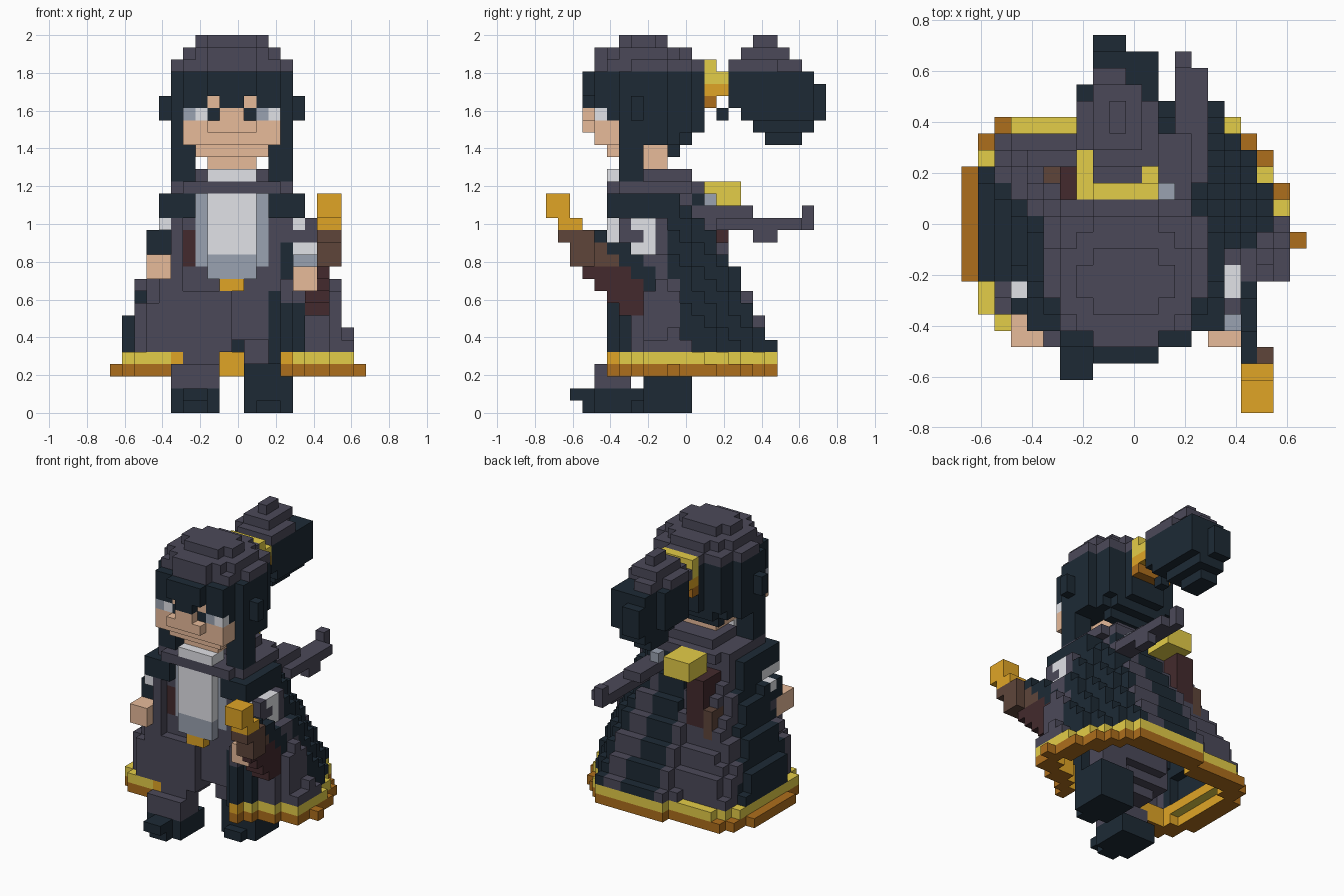
import bpy, bmesh, math
from mathutils import Vector

if "Cube" in bpy.data.objects:
    bpy.data.objects.remove(bpy.data.objects["Cube"], do_unlink=True)

UNIT = 2 / 31                     # edge of one block
PALETTE = {"slate": "4b4959", "midnight": "1d2a35", "yellow": "e4cd48", "bronze": "ae6e1c",
           "amber": "e0a526", "skin": "eabd9c", "white": "e4e5ea", "steel": "9aa2b1",
           "leather": "5e453a", "maroon": "432a2d"}


def linear(text):
    vals = [int(text[n:n + 2], 16) / 255 for n in (0, 2, 4)]
    return [((v + 0.055) / 1.055) ** 2.4 if v > 0.04 else v / 12.92 for v in vals] + [1]


MATS = {}
for name, text in PALETTE.items():
    mat = bpy.data.materials.new(name)
    mat.use_nodes = True
    mat.diffuse_color = linear(text)
    mat.node_tree.nodes["Principled BSDF"].inputs["Base Color"].default_value = linear(text)
    MATS[name] = mat

grid = {}                         # block position -> (part, colour)


def span(r):
    return range(r[0], r[1] + 1) if isinstance(r, tuple) else range(r, r + 1)


def box(part, colour, x, y, z):
    for i in span(x):
        for j in span(y):
            for k in span(z):
                grid[i, j, k] = (part, colour)


def pair(part, colour, x, y, z):
    """A box and its mirror image across the head."""
    lo, hi = span(x)[0], span(x)[-1]
    box(part, colour, x, y, z)
    box(part, colour, (19 - hi, 19 - lo), y, z)


def disc(part, colour, x, y, z, power=2):
    cx, cy = sum(x) / 2, sum(y) / 2
    rx, ry = (x[1] - x[0] + 1) / 2, (y[1] - y[0] + 1) / 2
    for i in span(x):
        for j in span(y):
            if abs((i - cx) / rx) ** power + abs((j - cy) / ry) ** power <= 1:
                box(part, colour, i, j, z)


# Cloak: a flared shell that narrows towards the shoulders
HEM = [(0, 8), (0, 15), (0.9, 15), (0.9, 16), (1.2, 16), (1.2, 17), (2.1, 17), (2.1, 17.85),
       (7, 17.85), (8, 19), (16, 19), (20, 13.5), (20.45, 12.2), (20.45, 11.2), (21.05, 10.5),
       (20.45, 9.8), (20.45, 9), (20, 8), (17, 7), (15, 5), (1.9, 5), (1.9, 6), (0.9, 6),
       (0.9, 8)]


def to_hem(i, j, k):
    """Block centre projected down along the flare to the hem outline."""
    t = max(0, (k - 4) / 13)
    sx = 1 if k < 4 else 0.94 - 0.4 * t ** 1.2
    return (i + 0.5 - 10.5) / sx + 10.5, (j + 0.5 - 5) / (1 - 0.43 * t) + 5


def inside(i, j, k):
    px, py = to_hem(i, j, min(k, 17))
    hit = False
    for (ax, ay), (bx, by) in zip(HEM, HEM[1:] + HEM[:1]):
        if (ay > py) != (by > py) and px < ax + (py - ay) * (bx - ax) / (by - ay):
            hit = not hit
    return hit and k <= 17


def edge(i, j, k, reach):
    return not all(inside(i + a * reach, j + b * reach, k)
                   for a, b in ((1, 0), (-1, 0), (0, 1), (0, -1)))


def cloak_colour(i, j, k):
    if j < 7 and 13 < i < 16 and k < 9:
        return "midnight"
    if j < 8 and 1 < i < 14 and not inside(i, j - 1, k):
        return "slate"
    px, py = to_hem(i, j, k)
    angle = math.degrees(math.atan2(py - 9, px - 10.5)) % 360
    bands = ((18, "slate"), (62, "midnight"), (76, "slate"), (102, "midnight"),
             (145, "slate"), (207, "midnight"), (999, "slate"))
    return next(c for limit, c in bands if angle < limit)


for k in range(3, 18):
    for i in range(21):
        for j in range(23):
            if not inside(i, j, k) or (6 <= i <= 13 and j < 9):
                continue
            if k < 5:
                if edge(i, j, k, 2):
                    box("cloak_hem", "bronze" if k == 3 else "yellow", i, j, k)
            elif edge(i, j, k, 1) or not inside(i, j, k + 1):
                box("cloak", cloak_colour(i, j, k), i, j, k)
for i in (5, 14):
    box("cloak_hem", "amber", i, (5, 6), 4)

# Legs and boots, right one stepping forward
box("right_boot", "midnight", (5, 8), (4, 7), (0, 1))
box("right_boot", "midnight", (6, 7), 3, (0, 1))
box("right_boot", "midnight", (6, 7), 2, 1)
box("right_leg", "slate", (5, 8), (4, 6), (2, 3))
box("right_leg", "slate", (6, 8), (5, 8), (4, 5))
box("left_boot", "midnight", (11, 14), (8, 11), (0, 3))
box("left_boot", "midnight", (12, 13), 7, 0)
box("left_leg", "slate", (11, 13), (7, 10), (4, 6))
box("coat_skirt", "slate", (6, 12), (6, 10), (6, 10))
box("coat_skirt", "slate", (5, 9), (5, 9), (5, 9))
box("coat_skirt", "midnight", (13, 14), (6, 8), (4, 13))

# Torso, shirt and belt
box("torso", "slate", (6, 13), (6, 11), (10, 17))
box("strap", "maroon", 6, 6, (12, 14))
box("shirt", "steel", (7, 12), 6, (12, 17))
box("shirt", "steel", (8, 11), 5, (11, 12))
box("shirt", "white", (8, 11), 5, (13, 17))
box("buckle", "amber", (9, 10), 5, 10)
box("shoulders", "midnight", (4, 6), (5, 10), (16, 17))
box("shoulders", "midnight", (13, 15), (5, 10), (16, 17))
disc("collar", "slate", (5, 14), (5, 12), 18, 5)
box("collar", "slate", (7, 12), (8, 11), 19)
box("cravat", "white", (8, 11), (5, 6), 19)

# Arms
box("right_arm", "midnight", (3, 4), (6, 8), (13, 14))
box("right_arm", "slate", 5, (5, 8), (13, 15))
box("right_arm", "white", 4, (5, 7), 15)
box("right_arm", "white", 3, 7, 14)
box("right_hand", "skin", (3, 4), (4, 6), (11, 12))
box("left_arm", "slate", (14, 16), (6, 8), (14, 15))
box("left_arm", "white", (15, 16), (6, 8), 13)
box("left_arm", "white", 16, (7, 8), 15)
box("left_arm", "white", 16, 8, 14)
box("left_arm", "white", 15, 6, 15)
box("left_arm", "steel", (15, 16), (5, 7), 12)
box("left_hand", "skin", (15, 16), (4, 5), (10, 11))

# Sword at the left hip, running down and back
for step in range(7):
    k = 14 - step
    start, end = step + (step < 2), min(step + 3 - (step == 0), 8)
    if step < 3:
        box("scabbard", "leather", 17, (start, end), k)
        box("scabbard", "leather", 18, (start, 3), k)
    else:
        box("scabbard", "maroon", (17 - step // 5, 17), (start, end), k)
    if step < 5:
        box("scabbard_cover", "midnight", 17, (end + 1, end + 2), k)
box("sword_pommel", "amber", (17, 18), (0, 1), (16, 17))
box("sword_pommel", "amber", (17, 18), (1, 2), 15)

# Hair mass and crown
disc("hair", "midnight", (5, 14), (5, 11), 22)
disc("hair", "midnight", (5, 14), (4, 12), 23)
disc("hair", "midnight", (5, 14), (3, 12), (24, 27))
box("hair", "midnight", (7, 12), 10, 21)
pair("hair", "midnight", 5, (6, 7), (19, 23))
pair("hair", "midnight", 6, (6, 7), (19, 21))
pair("hair", "midnight", 4, 7, (24, 25))
disc("crown", "slate", (5, 14), (4, 12), 28)
disc("crown", "slate", (6, 13), (4, 11), 29, 2.5)
disc("crown", "slate", (7, 12), (6, 9), 30, 3)

# Face, with the eyes set one block behind the nose
for i in (8, 11):
    for k in (24, 25):
        del grid[i, 3, k]
box("neck", "skin", (8, 11), (7, 9), (20, 21))
box("face", "skin", (8, 11), 6, 20)
box("face", "skin", (7, 12), (5, 6), 21)
box("face", "skin", (6, 13), (4, 5), (22, 23))
box("face", "skin", (8, 11), 3, 23)
box("face", "skin", (9, 10), 3, 24)
pair("face", "skin", 8, 4, 25)
pair("eyes", "midnight", 8, 4, 24)
pair("eyes", "white", (6, 7), 4, 24)
box("eyes", "steel", 6, 4, 24)
box("eyes", "steel", 12, 4, 24)

# Ponytail and its band
box("hair_band", "bronze", (8, 11), 13, 25)
box("hair_band", "amber", (8, 11), (13, 14), 26)
box("hair_band", "yellow", (8, 11), (13, 14), 27)
box("hair_band", "yellow", (8, 11), 13, 28)
box("ponytail", "midnight", 9, 14, 24)
TAIL = ((22, 18, 20, 9), (23, 17, 21, 10), (24, 16, 22, 11), (25, 15, 22, 11),
        (26, 15, 22, 11), (27, 15, 21, 11))
for k, start, end, side in TAIL:
    box("ponytail", "midnight", (8, side), (start, min(end, 21)), k)
    box("ponytail", "midnight", (8, 9), (start, end), k)
    if k > 23:
        box("ponytail", "midnight", 7, (16, 19), k)
box("ponytail_top", "slate", (8, 10), (14, 15), 27)
box("ponytail_top", "slate", (8, 11), (15, 18), 28)
box("ponytail_top", "slate", 7, (16, 18), 28)
box("ponytail_top", "slate", (8, 9), (16, 20), 28)
box("ponytail_top", "slate", (8, 10), (16, 19), 29)
box("ponytail_top", "slate", 9, (17, 18), 30)

# Bow, hanging tails and sash on the back
box("bow", "yellow", (7, 9), (13, 15), (17, 18))
box("bow_tail", "maroon", (6, 7), (12, 14), (12, 16))
box("bow_tail", "leather", 5, (13, 14), (11, 13))
box("sash", "steel", 12, (12, 13), 17)
box("sash", "slate", (12, 13), (12, 16), 16)
box("sash", "slate", (13, 14), (14, 20), 15)
box("sash", "slate", 14, (17, 18), 14)
box("sash", "slate", 13, 21, (15, 16))

# Turn every part into a mesh of its exposed block faces; the hem is lined in amber
SIDES = [Vector(d) for d in ((1, 0, 0), (0, 1, 0), (0, 0, 1), (-1, 0, 0), (0, -1, 0), (0, 0, -1))]
ORIGIN = Vector((10.5, 11.5, 0))
for part in dict.fromkeys(p for p, _ in grid.values()):
    bm, corners, slots = bmesh.new(), {}, []
    for cell, (owner, colour) in grid.items():
        if owner != part:
            continue
        middle = Vector(cell) + Vector((0.5, 0.5, 0.5))
        for n, side in enumerate(SIDES):
            beyond = tuple(int(c) for c in Vector(cell) + side)
            if beyond in grid:
                continue
            lined = part == "cloak_hem" and side.z == 0 and inside(*beyond)
            paint = "amber" if lined else colour
            if paint not in slots:
                slots.append(paint)
            u = SIDES[(n + 1) % 3]
            v = side.cross(u)
            ring = []
            for a, b in ((-1, -1), (1, -1), (1, 1), (-1, 1)):
                key = tuple(round(c) for c in middle + (side + a * u + b * v) / 2)
                if key not in corners:
                    corners[key] = bm.verts.new((Vector(key) - ORIGIN) * UNIT)
                ring.append(corners[key])
            bm.faces.new(ring).material_index = slots.index(paint)
    mesh = bpy.data.meshes.new(part)
    bm.to_mesh(mesh)
    bm.free()
    for colour in slots:
        mesh.materials.append(MATS[colour])
    bpy.context.collection.objects.link(bpy.data.objects.new(part, mesh))
